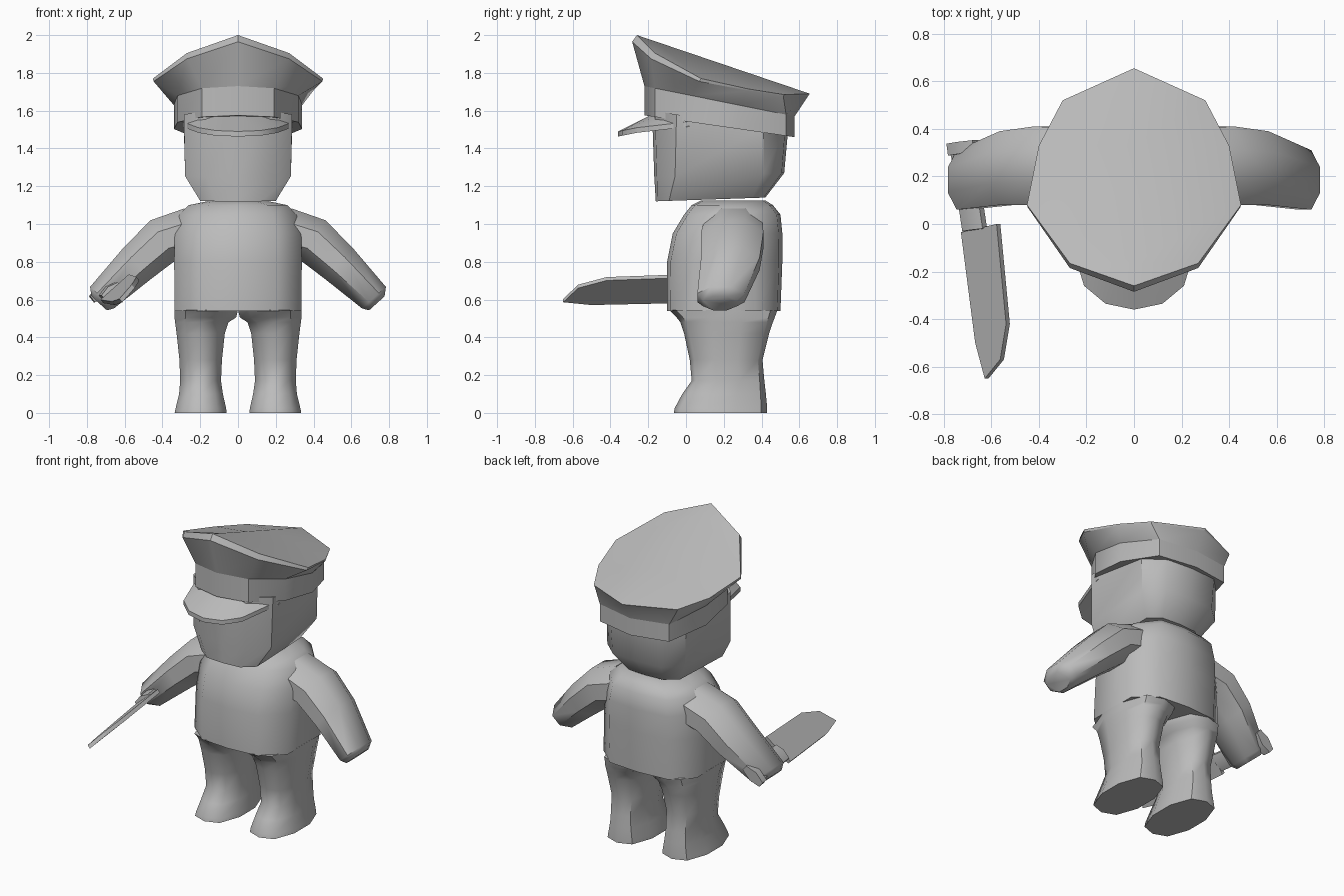
import bpy, bmesh, math
from mathutils import Vector

if "Cube" in bpy.data.objects:
    bpy.data.objects.remove(bpy.data.objects["Cube"])

grey = bpy.data.materials.new("plain grey")
grey.diffuse_color = (0.5, 0.5, 0.5, 1)
grey.use_nodes = True
grey.node_tree.nodes["Principled BSDF"].inputs["Base Color"].default_value = grey.diffuse_color


def finish(name, bm, angle=40):
    bmesh.ops.remove_doubles(bm, verts=bm.verts, dist=0.0005)
    bmesh.ops.recalc_face_normals(bm, faces=bm.faces)
    me = bpy.data.meshes.new(name)
    bm.to_mesh(me)
    bm.free()
    me.materials.append(grey)
    ob = bpy.data.objects.new(name, me)
    bpy.context.collection.objects.link(ob)
    bpy.ops.object.select_all(action='DESELECT')
    ob.select_set(True)
    bpy.context.view_layer.objects.active = ob
    bpy.ops.object.shade_smooth_by_angle(angle=math.radians(angle))
    return ob


def loft(name, rings, angle=40, start=True, end=True):
    """Skin a stack of rings with equal point counts."""
    bm = bmesh.new()
    vs = [[bm.verts.new(p) for p in r] for r in rings]
    n = len(vs[0])
    for a, b in zip(vs, vs[1:]):
        for i in range(n):
            j = (i + 1) % n
            bm.faces.new((a[i], a[j], b[j], b[i]))
    if start:
        bm.faces.new(vs[0])
    if end:
        bm.faces.new(vs[-1])
    return finish(name, bm, angle)


def mirrored(half):
    """Complete a front-to-back half outline with its left side."""
    return half + [(-x, y, z) for x, y, z in half[-2:0:-1]]


def body_ring(z0, z1, w, f, b, c):
    """Rounded outline, z0 at the front and z1 at the back."""
    pts = [(0, f), (.6 * w, f + .12 * c), (w, f + c), (w, b - c), (.62 * w, b - .12 * c), (0, b)]
    return mirrored([(x, y, z0 + (z1 - z0) * (y - f) / (b - f)) for x, y in pts])


def oval(cx, cy, z, rx, ry, n=10):
    """Squarish oval outline."""
    pts = []
    for i in range(n):
        a = 2 * math.pi * (i + .5) / n
        c, s = math.cos(a), math.sin(a)
        k = (abs(c) ** 2.6 + abs(s) ** 2.6) ** (-1 / 2.6)
        pts.append((c * k * rx, s * k * ry))
    mx, my = max(p[0] for p in pts), max(p[1] for p in pts)
    return [(cx + x * rx / mx, cy + y * ry / my, z) for x, y in pts]


# Torso
loft("torso", [body_ring(z, z, w, f, b, c) for z, w, f, b, c in [
    (.54, .335, -.10, .50, .13), (.80, .338, -.10, .51, .15), (.95, .335, -.07, .51, .16),
    (1.05, .31, -.01, .50, .16), (1.10, .26, .03, .46, .15), (1.125, .14, .08, .42, .12)]], 50)

# Legs with flared feet
leg = [(0, .06, .335, -.065, .43), (.025, .063, .33, -.06, .43), (.10, .08, .312, -.02, .423),
       (.17, .09, .306, .03, .415), (.28, .085, .31, .02, .405), (.42, .07, .325, -.01, .44),
       (.48, .05, .333, -.03, .46), (.505, .01, .336, -.05, .47), (.545, 0, .336, -.09, .485)]
for s, side in ((1, "left"), (-1, "right")):
    loft(side + "_leg", [oval(s * (a + b) / 2, (f + k) / 2, z, (b - a) / 2, (k - f) / 2)
                         for z, a, b, f, k in leg], 50)

# Arms: oval sections from shoulder to hand (centre x y z, half depth, half height, tilt)
arm = [(.24, .25, .96, .155, .13, 70), (.395, .245, .915, .165, .125, 57),
       (.535, .235, .79, .155, .11, 48), (.72, .185, .61, .125, .085, 42), (.735, .18, .58, .09, .055, 42)]
for s, side in ((1, "left"), (-1, "right")):
    rings = []
    for x, y, z, d, h, t in arm:
        u = Vector((math.cos(math.radians(t)), 0, math.sin(math.radians(t))))
        ring = []
        for px, py, _ in oval(0, 0, 0, d, h, 8):
            p = Vector((x, y + px, z)) + u * py
            ring.append((s * p.x, p.y, p.z))
        rings.append(ring)
    loft(side + "_arm", rings, 50)

# Head
loft("head", [body_ring(z0, z1, w, f, b, c) for z0, z1, w, f, b, c in [
    (1.12, 1.14, .20, -.16, .42, .07), (1.25, 1.27, .28, -.168, .52, .11),
    (1.60, 1.49, .287, -.18, .54, .13)]], 45)

# Cap band
band_half = [(0, -.22), (.19, -.165), (.32, .03), (.34, .28), (.25, .53), (0, .575)]


def band_ring(k, front, back):
    return mirrored([(x * k, y, front + (back - front) * (y + .22) / .795) for x, y in band_half])


lower, upper = band_ring(1.0, 1.575, 1.46), band_ring(1.0, 1.73, 1.57)
loft("cap_band", [lower, upper], 35)

# Cap crown: flared sides below a roof that falls away from a centre ridge
rim = [(0, -.26, 2.0), (.27, -.165, 1.905), (.45, .08, 1.77), (.40, .33, 1.715),
       (.30, .52, 1.685), (0, .655, 1.69)]
lip = [(0, -.285, 1.965), (.27, -.185, 1.875), (.447, .07, 1.755), (.398, .33, 1.705),
       (.298, .515, 1.675), (0, .645, 1.675)]
loft("cap_crown", [upper, mirrored(lip), mirrored(rim)], 35, end=False)
bm = bmesh.new()
for s in (1, -1):
    prev = bm.verts.new(rim[0])
    ridge = prev
    for i, (x, y, z) in enumerate(rim[1:], 1):
        v = bm.verts.new((s * x, y, z))
        t = (y - rim[0][1]) / (rim[-1][1] - rim[0][1])
        r = bm.verts.new((0, y, 2.0 - .31 * t)) if i < 5 else v
        corners = []
        for q in (ridge, prev, v, r):
            if q not in corners:
                corners.append(q)
        bm.faces.new(corners)
        prev, ridge = v, r
finish("cap_top", bm, 40)

# Visor: curved slab reaching out of the band
inner = [(0, -.19, 1.575), (.13, -.165, 1.57), (.22, -.08, 1.56), (.29, .02, 1.545)]
outer = [(0, -.36, 1.49), (.12, -.335, 1.495), (.21, -.26, 1.51), (.29, .0, 1.54)]
bm = bmesh.new()
for s in (1, -1):
    top = [[bm.verts.new((s * x, y, z)) for x, y, z in row] for row in (inner, outer)]
    low = [[bm.verts.new((s * x, y, z - .027)) for x, y, z in row] for row in (inner, outer)]
    for i in range(3):
        for a, b in ((top[0], top[1]), (low[0], low[1]), (top[1], low[1])):
            bm.faces.new((a[i], a[i + 1], b[i + 1], b[i]))
finish("visor", bm, 35)

# Knife blade: tilted thin plate
blade = [(-.57, 0, .725), (-.53, -.42, .71), (-.555, -.57, .67), (-.62, -.65, .595),
         (-.66, -.50, .58), (-.72, -.035, .59)]
off = Vector((.66, 0, -.75)) * .012
loft("knife_blade", [[Vector(p) + off * k for p in blade] for k in (-1, 1)], 30)


# Knife handle and pommel
def bar(name, a, b, w, t):
    u, v = Vector((.75, .1, .6)).normalized(), Vector((-.6, 0, .75))
    loft(name, [[Vector(c) + u * x + v * y for x, y, _ in oval(0, 0, 0, w, t, 6)] for c in (a, b)], 30)


bar("knife_handle", (-.67, -.025, .645), (-.72, .31, .645), .055, .03)
bar("knife_pommel", (-.715, .295, .645), (-.722, .345, .645), .07, .04)
